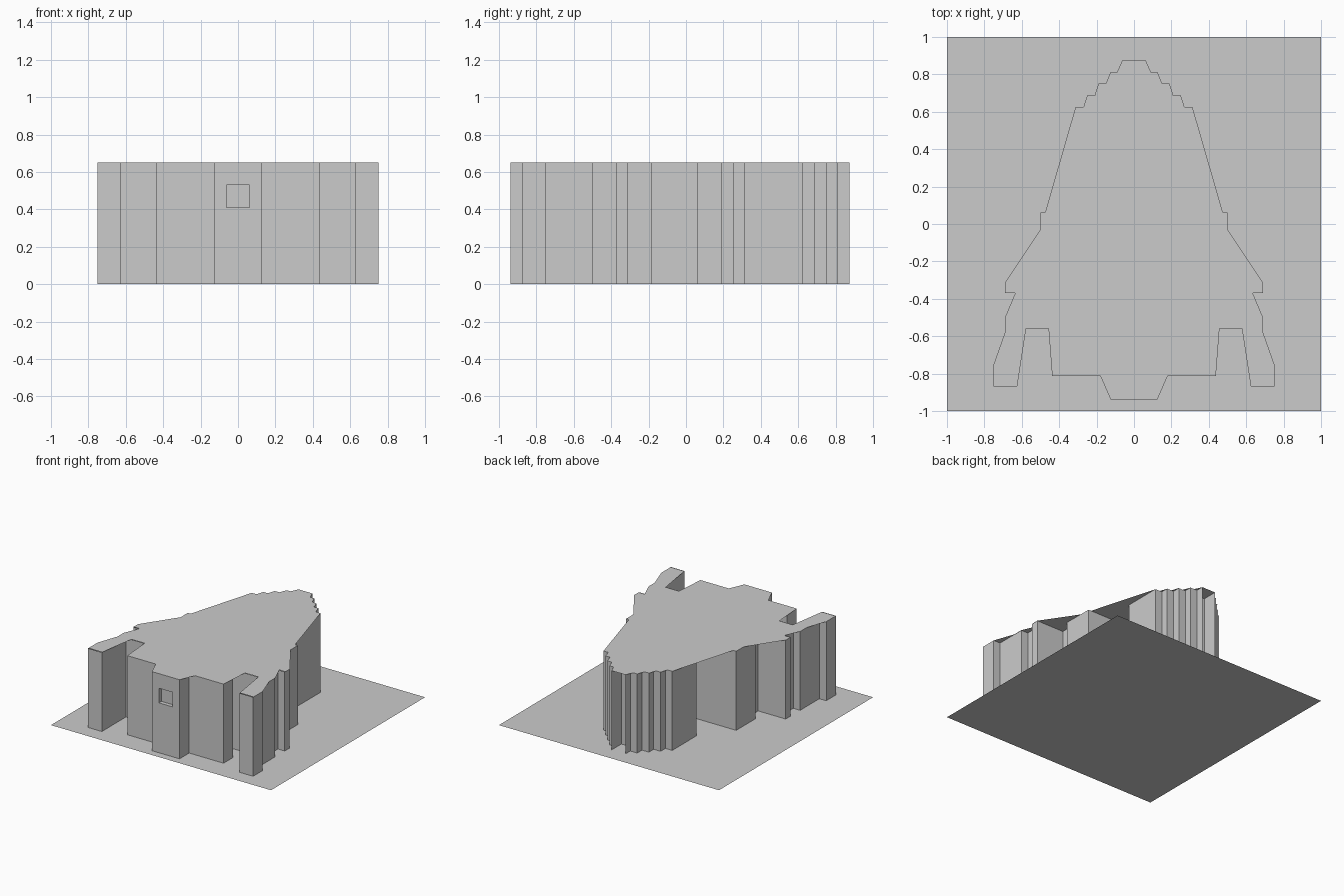
import bpy

H = 0.65


def add_mesh(name, verts, faces):
    mesh = bpy.data.meshes.new(name)
    mesh.from_pydata(verts, [], faces)
    mesh.update()
    obj = bpy.data.objects.new(name, mesh)
    bpy.context.collection.objects.link(obj)
    return obj


def wall_strip(name, path):
    # vertical walls along a plan path, mirrored across x = 0
    n = len(path)
    verts = [(x, y, z) for z in (0, H) for x, y in path]
    faces = [(i + 1, i, n + i, n + i + 1) for i in range(n - 1)]
    obj = add_mesh(name, verts, faces)
    mod = obj.modifiers.new("mirror", 'MIRROR')
    mod.use_clip = True
    return obj


# ground slab, a single sheet
add_mesh("base_sheet", [(-1, -1, 0), (1, -1, 0), (1, 1, 0), (-1, 1, 0)], [(0, 1, 2, 3)])

# roof outline, right half from nose to tail
half = [(.0625, .875), (.09, .8125), (.125, .8125), (.15, .75), (.19, .75),
        (.21, .6875), (.25, .6875), (.27, .625), (.3125, .625), (.475, .0625),
        (.5, .0625), (.5, -.03), (.69, -.3125), (.69, -.37), (.635, -.37),
        (.69, -.5), (.69, -.58), (.75, -.75), (.75, -.87), (.625, -.87),
        (.577, -.56), (.457, -.56), (.4375, -.8125), (.18, -.8125), (.125, -.9375)]
outline = half + [(-x, y) for x, y in reversed(half)]
n = len(outline)
add_mesh("roof", [(x, y, H) for x, y in outline], [tuple(reversed(range(n)))])

# recess under the nose
wall_strip("nose_recess_wall", [(0, .75), (.0625, .75), (.0625, .875)])

# stepped side walls set in under the roof, from nose to tail
wall_strip("side_wall", [
    (.0625, .8125), (.125, .8125), (.125, .75), (.1875, .75), (.1875, .6875),
    (.25, .6875), (.25, .625), (.3125, .625), (.3125, .3125), (.25, .3125),
    (.25, .25), (.1875, .25), (.1875, .1875), (.125, .1875), (.125, .0625),
    (.5, .0625), (.5, -.1875), (.4375, -.1875), (.4375, -.3125),
    (.6875, -.3125), (.6875, -.375), (.625, -.375), (.625, -.5),
    (.6875, -.5), (.6875, -.75), (.75, -.75), (.75, -.875), (.625, -.875),
    (.625, -.5625), (.3125, -.5625), (.3125, -.6875), (.4375, -.6875),
    (.4375, -.8125), (.125, -.8125), (.125, -.9375)])

# front wall with a shallow square recess
def ring(w, z0, z1, y):
    return [(-w, y, z0), (w, y, z0), (w, y, z1), (-w, y, z1)]

verts = (ring(.125, 0, H, -.9375) + ring(.0625, .41, .53, -.9375)
         + ring(.0625, .41, .53, -.905))
faces = [(r + i, r + (i + 1) % 4, r + 4 + (i + 1) % 4, r + 4 + i)
         for r in (0, 4) for i in range(4)] + [(8, 9, 10, 11)]
add_mesh("front_wall", verts, faces)
